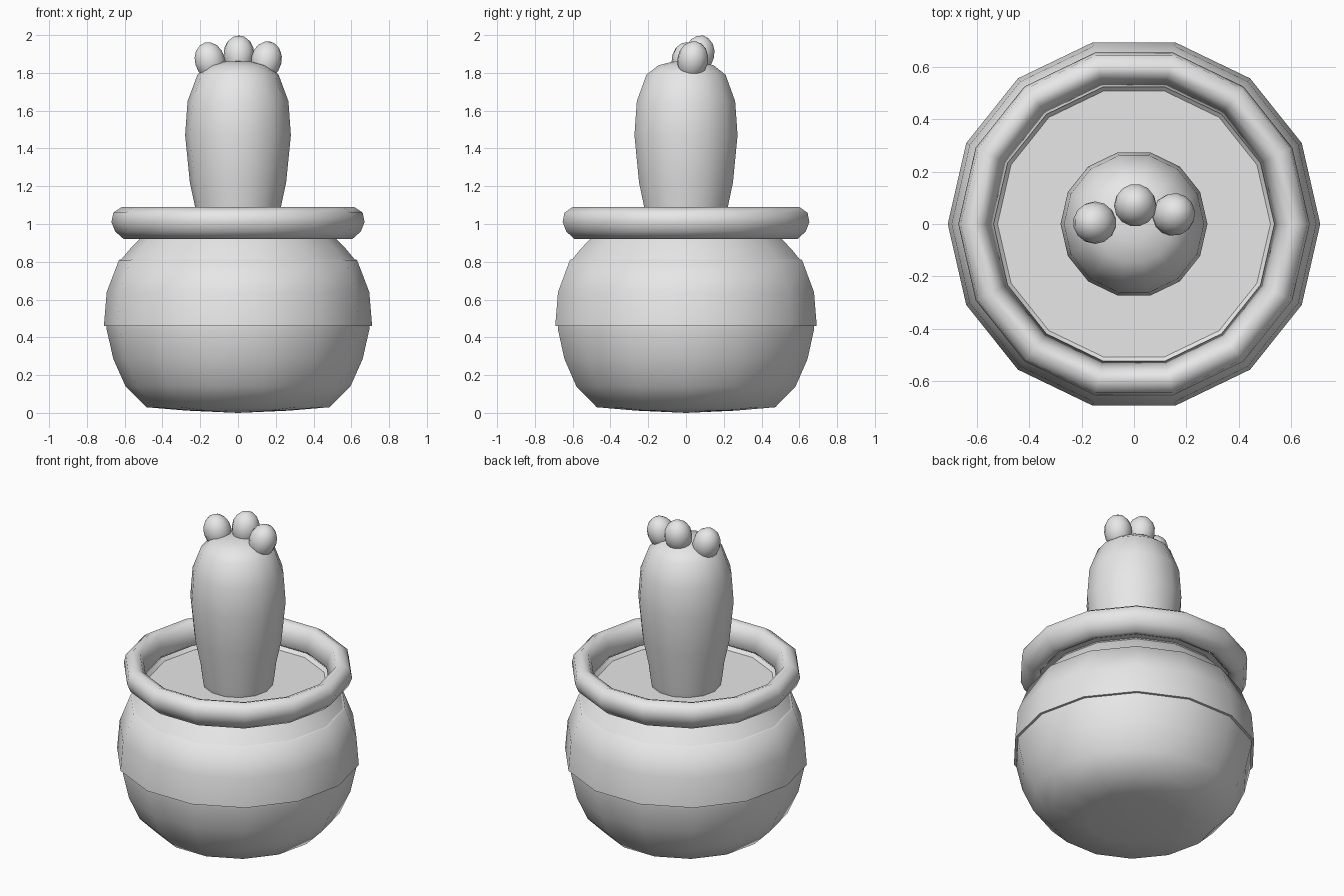
import bpy, bmesh, math
from mathutils import Vector

if "Cube" in bpy.data.objects:
    bpy.data.objects.remove(bpy.data.objects["Cube"])

SIDES = 14

grey = bpy.data.materials.new("plain grey")
grey.diffuse_color = (0.8, 0.8, 0.8, 1)
grey.use_nodes = True
grey.node_tree.nodes["Principled BSDF"].inputs["Base Color"].default_value = grey.diffuse_color


def lathe(name, profile, closed=False, sides=SIDES, smooth=True):
    """Spin (radius, height) points around z; zero radius makes a pole."""
    bm = bmesh.new()
    rings = []
    for r, z in profile:
        n = 1 if r == 0 else sides
        rings.append([bm.verts.new((r * math.cos(2 * math.pi * i / sides),
                                    r * math.sin(2 * math.pi * i / sides), z))
                      for i in range(n)])
    pairs = list(zip(rings, rings[1:]))
    if closed:
        pairs.append((rings[-1], rings[0]))
    for a, b in pairs:
        for i in range(sides):
            j = (i + 1) % sides
            quad = [a[i % len(a)], a[j % len(a)], b[j % len(b)], b[i % len(b)]]
            bm.faces.new(list(dict.fromkeys(quad)))
    # profiles run upward on the outside, so faces already point outward
    for f in bm.faces:
        f.smooth = smooth
    mesh = bpy.data.meshes.new(name)
    bm.to_mesh(mesh)
    bm.free()
    mesh.materials.append(grey)
    obj = bpy.data.objects.new(name, mesh)
    bpy.context.collection.objects.link(obj)
    return obj


# Pot: lower bowl, raised band, neck
lathe("pot_bowl", [(0, 0), (0.27, 0.012), (0.485, 0.03), (0.595, 0.14), (0.66, 0.285),
                   (0.695, 0.44), (0.695, 0.47)])
lathe("pot_band", [(0.69, 0.46), (0.71, 0.461), (0.695, 0.64), (0.63, 0.81), (0.61, 0.815)])
lathe("pot_neck", [(0.62, 0.81), (0.57, 0.87), (0.515, 0.925), (0.54, 0.95)])

# Rounded rim
lathe("pot_rim", [(0.57, 0.925), (0.605, 0.92), (0.65, 0.96), (0.67, 1.01), (0.66, 1.06),
                  (0.615, 1.09), (0.575, 1.075), (0.555, 1.03), (0.535, 0.96)], closed=True)

# Soil disc
lathe("soil", [(0.56, 0.93), (0, 0.93)], smooth=False)

# Cactus stem
lathe("cactus_stem", [(0.2, 0.92), (0.21, 0.96), (0.225, 1.08), (0.255, 1.22), (0.28, 1.47),
                      (0.267, 1.65), (0.215, 1.79), (0.15, 1.84), (0.07, 1.86), (0, 1.862)])

# Buds on top, leaning outward: name, centre, lean direction
for name, centre, axis in (("bud_left", (-0.148, 0.005, 1.86), (-0.25, 0, 1)),
                           ("bud_middle", (0.005, 0.07, 1.895), (0, 0.2, 1)),
                           ("bud_right", (0.15, 0.035, 1.865), (0.2, 0.2, 1))):
    profile = [(0, -0.1)]
    for k in range(1, 8):
        t = math.pi * k / 8
        h = -math.cos(t)
        profile.append((0.081 * math.sin(t) * (1 + 0.06 * h), 0.103 * h))
    profile.append((0, 0.105))
    bud = lathe(name, profile)
    bud.location = centre
    bud.rotation_euler = Vector(axis).to_track_quat('Z', 'Y').to_euler()

# Keep hard edges crisp
bpy.ops.object.select_all(action='DESELECT')
for obj in bpy.context.scene.objects:
    if obj.name != "soil":
        obj.select_set(True)
        bpy.context.view_layer.objects.active = obj
bpy.ops.object.shade_smooth_by_angle(angle=math.radians(60))
